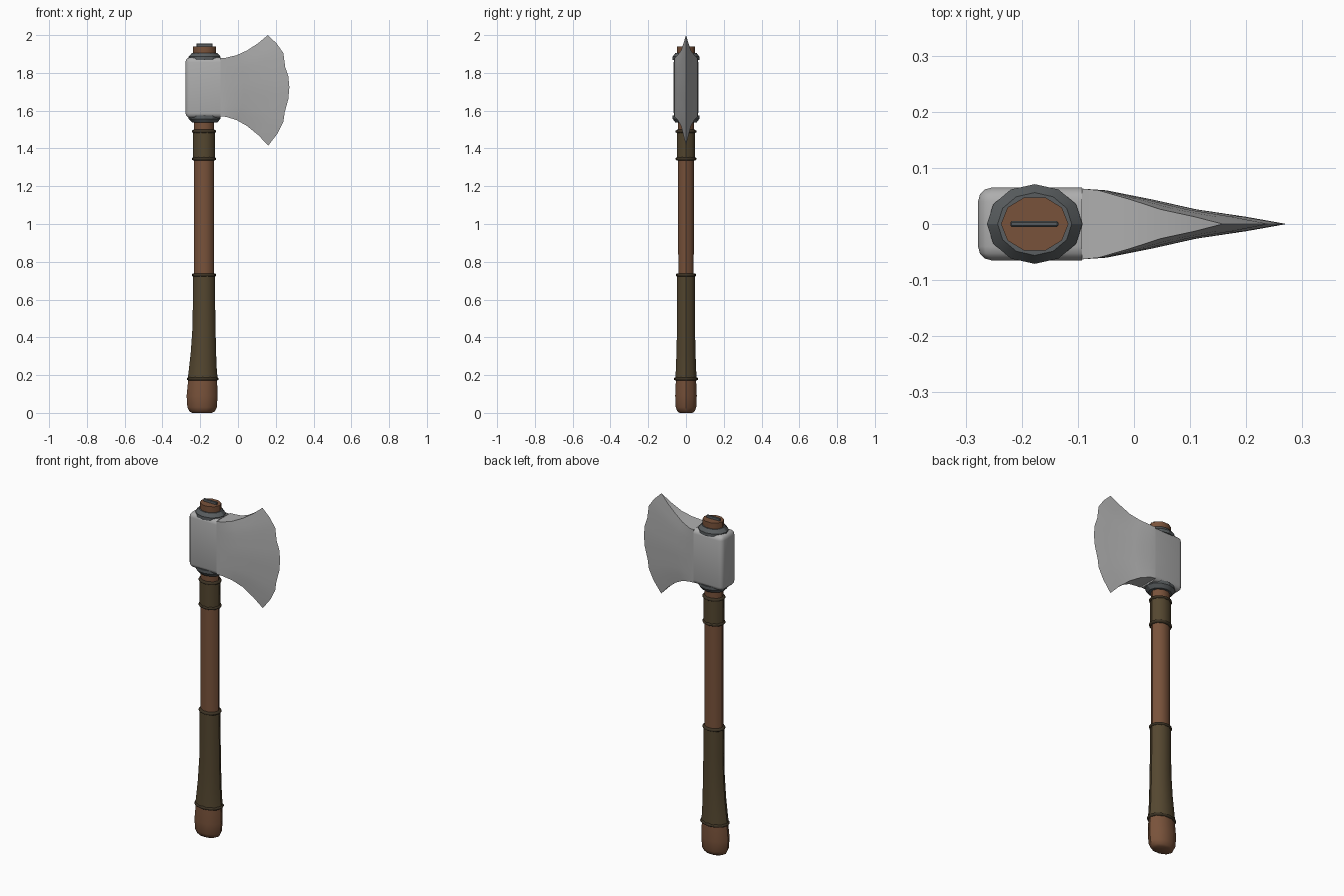
import bpy, bmesh, math

cube = bpy.data.objects.get("Cube")
if cube:
    bpy.data.objects.remove(cube)

CX = -0.18  # handle axis


def material(name, rgb, rough=0.6):
    m = bpy.data.materials.new(name)
    m.use_nodes = True
    m.diffuse_color = (*rgb, 1)
    bsdf = m.node_tree.nodes["Principled BSDF"]
    bsdf.inputs["Base Color"].default_value = (*rgb, 1)
    bsdf.inputs["Roughness"].default_value = rough
    return m


steel = material("steel", (0.42, 0.42, 0.42))
iron = material("dark iron", (0.10, 0.11, 0.115))
wood = material("brown wood", (0.19, 0.085, 0.043))
leather = material("olive leather", (0.088, 0.062, 0.029))
cord = material("dark cord", (0.045, 0.032, 0.017))


def finish(bm, name, mat, angle=None):
    bmesh.ops.recalc_face_normals(bm, faces=bm.faces)
    me = bpy.data.meshes.new(name)
    bm.to_mesh(me)
    bm.free()
    me.materials.append(mat)
    ob = bpy.data.objects.new(name, me)
    bpy.context.collection.objects.link(ob)
    if angle:
        bpy.ops.object.select_all(action="DESELECT")
        ob.select_set(True)
        bpy.context.view_layer.objects.active = ob
        bpy.ops.object.shade_smooth_by_angle(angle=math.radians(angle))
    return ob


def loft(name, rings, mat, sides=10, angle=40):
    """Stack of oval rings given as (z, x radius, y radius, x centre)."""
    bm = bmesh.new()
    loops = []
    for z, rx, ry, cx in rings:
        turn = [2 * math.pi * i / sides for i in range(sides)]
        loops.append([bm.verts.new((cx + rx * math.cos(a), ry * math.sin(a), z)) for a in turn])
    for a, b in zip(loops, loops[1:]):
        for i in range(sides):
            j = (i + 1) % sides
            bm.faces.new((a[i], a[j], b[j], b[i]))
    bm.faces.new(loops[0])
    bm.faces.new(loops[-1])
    return finish(bm, name, mat, angle)


# Handle, flared toward the rounded butt
loft("handle", [
    (0, 0.052, 0.035, -0.19), (0.008, 0.067, 0.048, -0.19), (0.03, 0.078, 0.057, -0.19),
    (0.09, 0.082, 0.060, -0.19), (0.18, 0.076, 0.056, -0.187), (0.30, 0.063, 0.048, -0.183),
    (0.45, 0.056, 0.044, CX), (0.73, 0.053, 0.043, CX), (1.5, 0.053, 0.044, CX),
    (1.9, 0.060, 0.050, -0.177), (1.94, 0.060, 0.050, -0.177)], wood)

# Leather grips
loft("lower_grip", [
    (0.18, 0.079, 0.059, -0.187), (0.24, 0.073, 0.056, -0.186), (0.32, 0.067, 0.053, -0.183),
    (0.45, 0.061, 0.050, CX), (0.58, 0.059, 0.049, CX), (0.73, 0.058, 0.049, CX)], leather)
loft("upper_grip", [(1.345, 0.058, 0.050, CX), (1.49, 0.058, 0.050, CX)], leather)

# Cords binding the ends of the grips
for n, (z, rx, ry, cx) in enumerate([(0.18, 0.084, 0.064, -0.187), (0.73, 0.064, 0.054, CX),
                                     (1.345, 0.064, 0.055, CX), (1.49, 0.064, 0.055, CX)]):
    loft(f"binding_cord_{n + 1}",
         [(z + dz, rx - inset, ry - inset, cx)
          for dz, inset in ((-0.009, 0.008), (-0.004, 0), (0.004, 0), (0.009, 0.008))],
         cord, 12, 60)

# Collars above and below the head
for name, z, s in (("lower_collar", 1.575, -1), ("upper_collar", 1.868, 1)):
    loft(name, [(z, 0.085, 0.071, -0.177), (z + s * 0.018, 0.085, 0.071, -0.177),
                (z + s * 0.038, 0.066, 0.056, -0.177)], iron, 12, 25)


def box(name, x0, x1, y, z0, z1, mat, bevel, segments, angle):
    bm = bmesh.new()
    bmesh.ops.create_cube(bm, size=1)
    for v in bm.verts:
        v.co = ((x0 + x1) / 2 + v.co.x * (x1 - x0), v.co.y * 2 * y,
                (z0 + z1) / 2 + v.co.z * (z1 - z0))
    # Leave the side toward the blade square
    edges = [e for e in bm.edges if bevel > 0.01 and min(v.co.x for v in e.verts) < x1 - 0.001
             or bevel <= 0.01]
    bmesh.ops.bevel(bm, geom=edges, offset=bevel, segments=segments, profile=0.5,
                    affect="EDGES")
    return finish(bm, name, mat, angle)


# Wedge driven into the top, and the rounded head block
box("wedge", -0.22, -0.135, 0.005, 1.90, 1.955, iron, 0.002, 1, 30)
box("head_block", -0.278, -0.093, 0.065, 1.562, 1.882, steel, 0.025, 3, 60)

# Blade: rows run from the lower outline to the upper one, columns from root to edge
EDGE = [(0.16, 1.415), (0.21, 1.48), (0.24, 1.54), (0.247, 1.59), (0.266, 1.66), (0.272, 1.725),
        (0.266, 1.785), (0.25, 1.83), (0.24, 1.905), (0.205, 1.955), (0.158, 2.0)]
COLUMNS = [(0, 0.063), (0.12, 0.060), (0.34, 0.044), (0.56, 0.026), (0.8, 0.013), (1, 0)]
ROOT = -0.093

bm = bmesh.new()
grids = {}
for side in (-1, 1):
    grid = []
    for r, (ex, ez) in enumerate(EDGE):
        root_z = 1.57 + 0.308 * r / (len(EDGE) - 1)
        grid.append([bm.verts.new((ROOT + u * (ex - ROOT), side * t,
                                   root_z + (ez - root_z) * u ** 1.9)) for u, t in COLUMNS])
    grids[side] = grid
    for a, b in zip(grid, grid[1:]):
        for i in range(len(COLUMNS) - 1):
            bm.faces.new((a[i], a[i + 1], b[i + 1], b[i]))
for r in (0, -1):
    a, b = grids[-1][r], grids[1][r]
    for i in range(len(COLUMNS) - 1):
        bm.faces.new((a[i], a[i + 1], b[i + 1], b[i]))
bm.faces.new([row[0] for row in grids[-1]] + [row[0] for row in reversed(grids[1])])
bmesh.ops.remove_doubles(bm, verts=bm.verts, dist=0.0005)
finish(bm, "blade", steel, 30)
